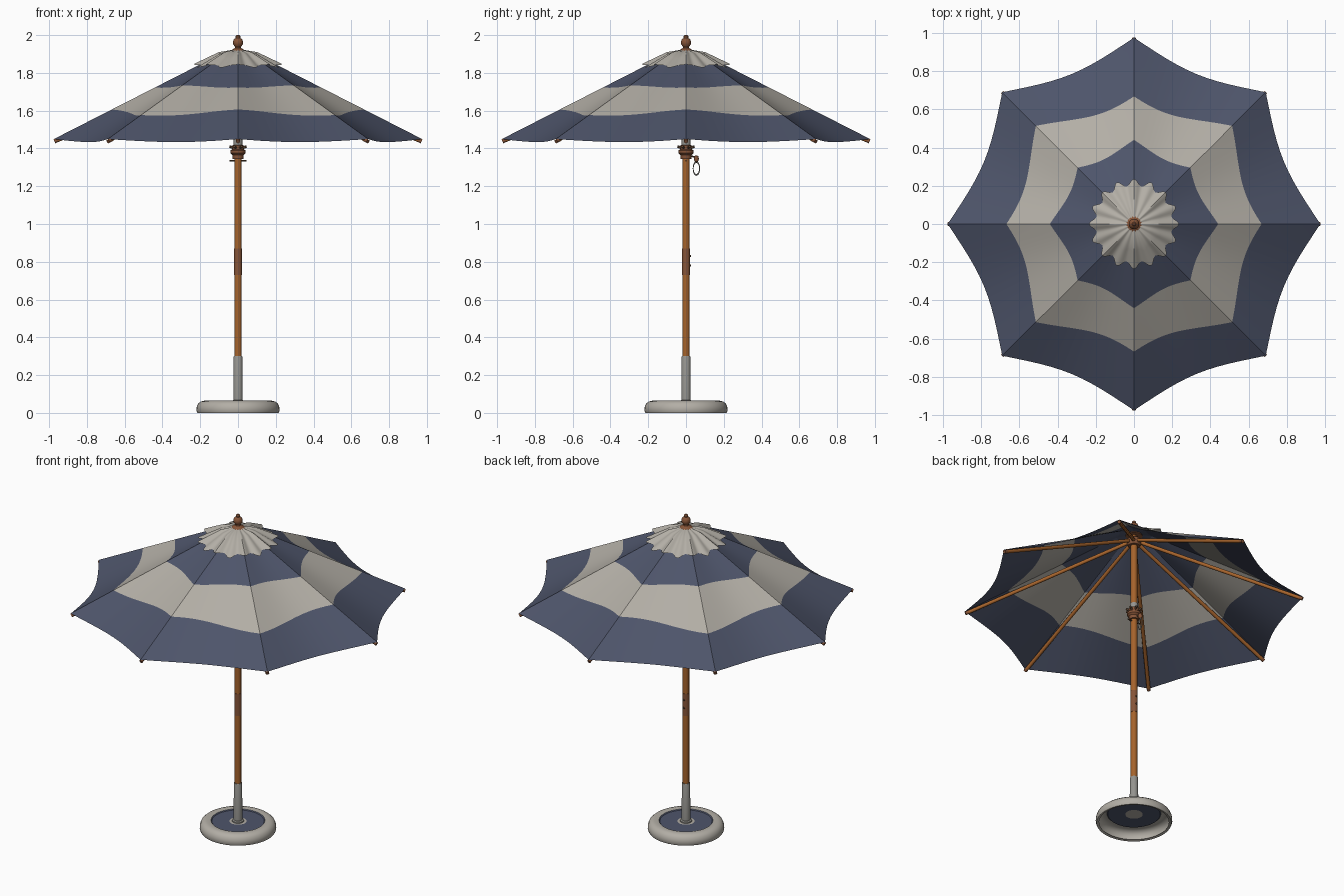
import bpy, bmesh
from math import sin, cos, pi, tau, radians
from mathutils import Vector

cube = bpy.data.objects.get("Cube")
if cube:
    bpy.data.objects.remove(cube, do_unlink=True)


def material(name, color):
    m = bpy.data.materials.new(name)
    m.use_nodes = True
    m.diffuse_color = (*color, 1)
    bsdf = next(n for n in m.node_tree.nodes if n.type == 'BSDF_PRINCIPLED')
    bsdf.inputs["Base Color"].default_value = (*color, 1)
    return m


NAVY = material("navy fabric", (0.076, 0.09, 0.145))
CREAM = material("cream fabric", (0.45, 0.425, 0.38))
WOOD = material("orange wood", (0.38, 0.125, 0.025))
BROWN = material("brown wood", (0.24, 0.09, 0.04))
GREY = material("grey metal", (0.30, 0.295, 0.275))
DARK = material("dark bronze", (0.10, 0.055, 0.03))


def finish(obj, mats, angle):
    for m in mats:
        obj.data.materials.append(m)
    bpy.ops.object.select_all(action='DESELECT')
    obj.select_set(True)
    bpy.context.view_layer.objects.active = obj
    bpy.ops.object.shade_smooth_by_angle(angle=radians(angle))
    return obj


def surface(name, rows, mats, pick=lambda i: 0, angle=35):
    """Skin closed rings of points, ordered from the bottom to the top."""
    bm = bmesh.new()
    rings = [[bm.verts.new(p) for p in row] for row in rows]
    n = len(rings[0])
    for i in range(len(rings) - 1):
        for j in range(n):
            k = (j + 1) % n
            f = bm.faces.new((rings[i][j], rings[i][k], rings[i + 1][k], rings[i + 1][j]))
            f.material_index = pick(i)
    bmesh.ops.remove_doubles(bm, verts=bm.verts, dist=1e-5)
    mesh = bpy.data.meshes.new(name)
    bm.to_mesh(mesh)
    bm.free()
    obj = bpy.data.objects.new(name, mesh)
    bpy.context.collection.objects.link(obj)
    return finish(obj, mats, angle)


def lathe(name, profile, mats, pick=lambda i: 0, n=32, angle=35):
    rows = [[Vector((r * cos(tau * j / n), r * sin(tau * j / n), z)) for j in range(n)]
            for r, z in profile]
    return surface(name, rows, mats, pick, angle)


def rod(name, a, b, radius, mat, n=8):
    a, b = Vector(a), Vector(b)
    q = (b - a).to_track_quat('Z', 'Y')
    ring = [q @ Vector((cos(tau * j / n), sin(tau * j / n), 0)) for j in range(n)]
    rows = [[c + v * r for v in ring] for c, r in ((a, 0), (a, radius), (b, radius), (b, 0))]
    return surface(name, rows, [mat], angle=50)


def polar(r, a, z):
    return Vector((r * cos(a), r * sin(a), z))


# Canopy shape: eight corners joined by inward-curved hems
CORNER, HEM = 0.975, 0.85


def span(a):
    """0 in the middle of a panel, 1 on a rib."""
    return abs(2 * ((a / (pi / 4)) % 1) - 1)


def rim(a):
    return HEM + (CORNER - HEM) * span(a) ** 2


def height(t):
    r = t * CORNER
    return min(1.947 - 0.51 * r, 1.915 - 0.2 * r)


def canopy_point(t, a):
    sag = 0.016 * t * t * (1 - span(a) ** 2)
    return polar(t * rim(a), a, height(t) - sag)


# Canopy: rings follow the stripe borders, which wave between ribs
N = 96
SHIFTS = {0.715: -0.03, 0.44: 0.012}
LEVELS = (1, 0.9, 0.8, 0.715, 0.62, 0.53, 0.44, 0.34, 0.24, 0.16, 0.105, 0.03)
rows = []
for t in LEVELS:
    angles = [tau * j / N for j in range(N)]
    rows.append([canopy_point(t + SHIFTS.get(t, 0) * cos(4 * a), a) for a in angles])
surface("canopy", rows, [NAVY, CREAM],
        lambda i: 1 if 0.44 < LEVELS[i] <= 0.715 else 0, angle=14)

# Scalloped, pleated top flap
M, PLEATS = 128, 16
rows = []
for s in (1, 0.93, 0.8, 0.65, 0.45, 0.25, 0.1):
    ring = []
    for j in range(M):
        a = tau * j / M
        wave = cos(PLEATS * a)
        r = s * (0.217 + 0.018 * wave * s)
        z = height(r / rim(a)) + 0.012 + 0.007 * wave * s
        ring.append(polar(r, a, z))
    rows.append(ring)
surface("top_flap", rows, [CREAM], angle=40)

# Ribs with end caps
for k in range(8):
    a = k * pi / 4
    rod(f"rib_{k + 1}", polar(0.02, a, 1.865), polar(0.955, a, 1.444), 0.011, WOOD)
    rod(f"rib_tip_{k + 1}", polar(0.945, a, 1.449), polar(0.972, a, 1.437), 0.011, BROWN)

# Pole, upper hub and finial
lathe("pole", [(0, 0.1), (0.019, 0.1), (0.019, 1.91), (0, 1.91)], [WOOD], n=16)
lathe("upper_hub", [(0, 1.835), (0.034, 1.835), (0.042, 1.85), (0.042, 1.875),
                    (0.03, 1.885), (0, 1.885)], [BROWN], n=24)
lathe("finial", [(0, 1.9), (0.048, 1.9), (0.048, 1.912), (0.03, 1.923), (0.016, 1.932),
                 (0.016, 1.938), (0.025, 1.95), (0.027, 1.964), (0.022, 1.977),
                 (0.012, 1.985), (0.012, 1.994), (0.006, 2.0), (0, 2.0)], [BROWN], n=24)

# Pole joint sleeve with two buttons
lathe("joint_sleeve", [(0.018, 0.73), (0.0215, 0.73), (0.0215, 0.87), (0.018, 0.87)],
      [BROWN], n=16)
for z in (0.78, 0.83):
    rod("sleeve_button", (0, 0.01, z), (0, 0.026, z), 0.006, DARK)

# Runner with sockets around it
lathe("runner", [(0.018, 1.345), (0.028, 1.345), (0.03, 1.365), (0.04, 1.375), (0.04, 1.39),
                 (0.033, 1.395), (0.033, 1.415), (0.018, 1.42)], [BROWN], n=24)
lathe("runner_collar", [(0.018, 1.41), (0.024, 1.415), (0.024, 1.45), (0.018, 1.45)],
      [GREY], n=16)
for k in range(8):
    a = (k + 0.5) * pi / 4
    rod(f"runner_socket_{k + 1}", polar(0.025, a, 1.402), polar(0.047, a, 1.41), 0.007, DARK)
rod("locking_pin", (-0.045, 0, 1.335), (0.045, 0, 1.335), 0.004, DARK)

# Pull cord: arm, knob and hanging loop
rod("cord_arm", (0, 0.015, 1.36), (0, 0.055, 1.355), 0.004, DARK)
lathe("cord_knob", [(0, 1.325), (0.009, 1.33), (0.014, 1.345), (0.01, 1.36), (0, 1.364)],
      [BROWN], n=12).location.y = 0.055
bpy.ops.mesh.primitive_torus_add(major_radius=0.017, minor_radius=0.0025, major_segments=24,
                                 minor_segments=6, location=(0, 0.055, 1.294),
                                 rotation=(0, pi / 2, 0))
loop = bpy.context.object
loop.name = "cord_loop"
loop.scale.x = 2
finish(loop, [GREY], 60)

# Hollow weighted base with a navy ring, and its pole socket
lathe("base", [(0.2, 0.004), (0.215, 0), (0.22, 0.012), (0.219, 0.03), (0.212, 0.048),
               (0.198, 0.06), (0.178, 0.065), (0.155, 0.061), (0.15, 0.056),
               (0.05, 0.056), (0, 0.056)], [CREAM, NAVY],
      lambda i: 1 if i in (7, 8) else 0, n=48)
lathe("base_socket", [(0.034, 0.056), (0.034, 0.064), (0.025, 0.068), (0.024, 0.295),
                      (0.022, 0.3), (0.018, 0.3)], [GREY], n=20)
